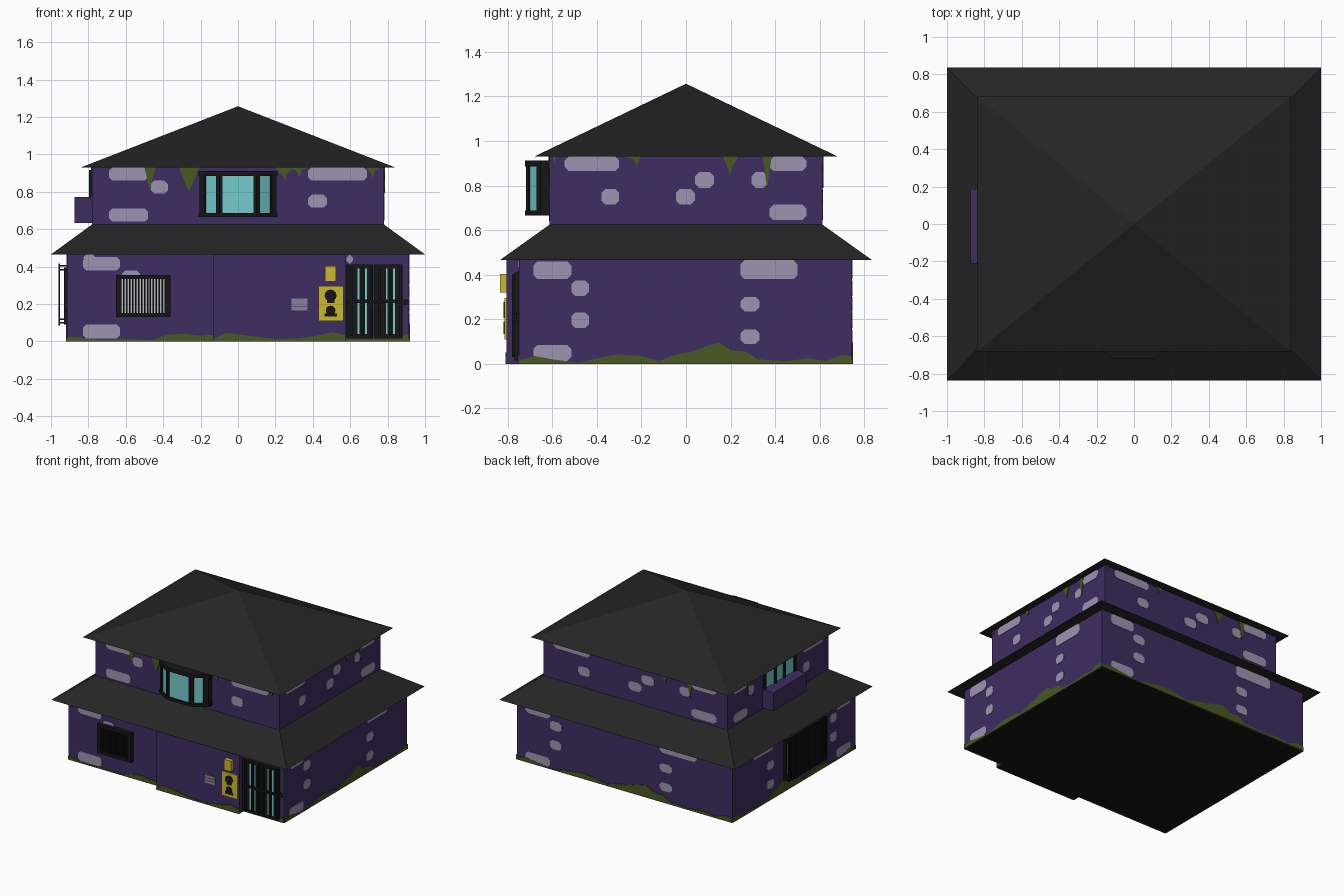
import bpy, bmesh, math
from mathutils import Vector as V

if "Cube" in bpy.data.objects:
    bpy.data.objects.remove(bpy.data.objects["Cube"])


def mat(name, r, g, b):
    m = bpy.data.materials.new(name)
    lin = lambda c: (c / 255 / 12.92) if c < 10 else ((c / 255 + 0.055) / 1.055) ** 2.4
    m.diffuse_color = (lin(r), lin(g), lin(b), 1)
    m.use_nodes = True
    m.node_tree.nodes["Principled BSDF"].inputs["Base Color"].default_value = m.diffuse_color
    return m


PURPLE = mat("wall purple", 62, 45, 98)
LILAC = mat("bare brick lilac", 158, 148, 175)
MOSS = mat("moss green", 72, 88, 34)
ROOF = mat("roof charcoal", 37, 37, 37)
BLACK = mat("frame black", 22, 22, 22)
TEAL = mat("glass teal", 117, 205, 205)
YELLOW = mat("machine yellow", 204, 186, 42)
GREY = mat("pale grey", 185, 185, 190)
VENT = mat("vent grey", 135, 130, 150)


def finish(name, bm, *mats):
    bmesh.ops.recalc_face_normals(bm, faces=bm.faces)
    me = bpy.data.meshes.new(name)
    bm.to_mesh(me)
    bm.free()
    for m in mats:
        me.materials.append(m)
    ob = bpy.data.objects.new(name, me)
    bpy.context.collection.objects.link(ob)
    return ob


def loft(bm, a, b):
    """Closed solid between two equal rings of points."""
    va, vb = [bm.verts.new(p) for p in a], [bm.verts.new(p) for p in b]
    n = len(va)
    bm.faces.new(va)
    bm.faces.new(vb)
    for i in range(n):
        j = (i + 1) % n
        bm.faces.new((va[i], va[j], vb[j], vb[i]))


# A wall is (origin, sideways direction, outward normal)
X, Y, Z = V((1, 0, 0)), V((0, 1, 0)), V((0, 0, 1))
FRONT_L = (V((0, -.75, 0)), X, -Y)
FRONT_P = (V((0, -.805, 0)), X, -Y)
FRONT_U = (V((0, -.612, 0)), X, -Y)
RIGHT_L, RIGHT_U = (V((.915, 0, 0)), Y, X), (V((.78, 0, 0)), Y, X)
LEFT_L, LEFT_U = (V((-.915, 0, 0)), Y, -X), (V((-.78, 0, 0)), Y, -X)
BACK_L, BACK_U = (V((0, .745, 0)), -1.225 * X, Y), (V((0, .612, 0)), -1.275 * X, Y)


def plates(name, m, wall, polys, d0, d1):
    """Prisms standing on a wall, from outlines in (sideways, height)."""
    o, u, n = wall
    bm = bmesh.new()
    for p in polys:
        loft(bm, *[[o + u * a + Z * h + n * d for a, h in p] for d in (d0, d1)])
    return finish(name, bm, m)


def rect(a, b, c, d):
    return [(a, c), (b, c), (b, d), (a, d)]


def chip(a, b, c, d, r=.018):
    return [(a + r, c), (b - r, c), (b, c + r), (b, d - r), (b - r, d), (a + r, d), (a, d - r), (a, c + r)]


def disc(a, h, r, n=16):
    return [(a + r * math.cos(i * math.tau / n), h + r * math.sin(i * math.tau / n)) for i in range(n)]


def frame(a, b, c, d, w):
    return [rect(a, b, c, c + w), rect(a, b, d - w, d), rect(a, a + w, c + w, d - w), rect(b - w, b, c + w, d - w)]


def ring(x, y, z):
    return [(-x, -y, z), (x, -y, z), (x, y, z), (-x, y, z)]


# Ground floor with a forward bay, dark underside
foot = [(-.915, -.75), (-.13, -.75), (-.13, -.805), (.575, -.805),
        (.575, -.75), (.915, -.75), (.915, .745), (-.915, .745)]
bm = bmesh.new()
loft(bm, [(x, y, 0) for x, y in foot], [(x, y, .475) for x, y in foot])
ob = finish("ground_floor", bm, PURPLE, BLACK)
for f in ob.data.polygons:
    f.material_index = int(f.normal.z < -.5)

# Upper floor
bm = bmesh.new()
loft(bm, ring(.78, .612, .6), ring(.78, .612, .935))
finish("upper_floor", bm, PURPLE)

# Roofs
bm = bmesh.new()
loft(bm, ring(1, .836, .465), ring(.78, .612, .625))
finish("lower_roof", bm, ROOF)
bm = bmesh.new()
base = [bm.verts.new(p) for p in ring(.84, .682, .93)]
tip = bm.verts.new((0, 0, 1.257))
bm.faces.new(base)
for i in range(4):
    bm.faces.new((base[i], base[(i + 1) % 4], tip))
finish("upper_roof", bm, ROOF)

# Bare brick patches
side_low = [(-.685, -.515, .38, .46), (-.515, -.435, .305, .375), (-.515, -.435, .16, .23),
            (-.685, -.515, .012, .085), (.245, .5, .38, .465), (.245, .33, .235, .3), (.245, .33, .09, .155)]
side_up = [(-.545, -.3, .865, .93), (.375, .54, .865, .93), (.04, .125, .79, .86), (.295, .365, .79, .86),
           (-.38, -.3, .715, .785), (-.045, .04, .715, .785), (.375, .54, .645, .715)]
front_up = [(-.69, -.48, .86, .93), (-.465, -.375, .79, .86), (-.69, -.48, .64, .71),
            (.375, .69, .86, .93), (.375, .475, .715, .785)]
front_low = [(-.83, -.63, .38, .45), (-.83, -.76, .43, .465), (-.62, -.525, .32, .38),
             (-.83, -.63, .015, .09), (.58, .615, .412, .465)]
left_up = [p for p in side_up if abs(p[0] + p[1]) > .5]
for name, wall, ps in (("front_low", FRONT_L, front_low), ("front_up", FRONT_U, front_up),
                       ("right_low", RIGHT_L, side_low), ("right_up", RIGHT_U, side_up),
                       ("left_low", LEFT_L, side_low), ("left_up", LEFT_U, left_up),
                       ("back_low", BACK_L, side_low), ("back_up", BACK_U, side_up)):
    plates("brick_" + name, LILAC, wall, [chip(*p) for p in ps], -.005, .003)

# Moss creeping up from the ground
side_moss = [(-.75, .015), (-.68, .035), (-.6, .02), (-.48, .005), (-.38, .03), (-.3, .042), (-.2, .035), (-.12, .012),
             (-.05, .04), (.03, .055), (.09, .08), (.15, .095), (.2, .06), (.27, .055), (.32, .02),
             (.45, .012), (.55, .025), (.63, .012), (.7, .04), (.745, .035)]


def ground(pts):
    return [(pts[0][0], 0)] + pts + [(pts[-1][0], 0)]


for name, wall in (("right", RIGHT_L), ("left", LEFT_L), ("back", BACK_L)):
    plates("moss_" + name, MOSS, wall, [ground(side_moss)], -.005, .005)
plates("moss_front_left", MOSS, FRONT_L, [
    ground([(-.915, .025), (-.85, .02), (-.75, .01), (-.6, .012), (-.45, .008), (-.38, .035),
            (-.28, .042), (-.22, .03), (-.13, .035)]),
    ground([(.575, .03), (.65, .012), (.8, .015), (.915, .04)])], -.005, .005)
plates("moss_front_right", MOSS, FRONT_P, [
    ground([(-.13, .015), (-.06, .045), (.02, .035), (.1, .025), (.2, .012), (.32, .015),
            (.42, .03), (.5, .05), (.575, .035)])], -.005, .005)


# Moss dripping under the upper eaves
def drip(c, w, low):
    return [(c - w, .93), (c - w * .3, low + .03), (c, low), (c + w * .25, low + .04), (c + w, .93)]


side_drips = [(-.59, .025, .9), (-.22, .06, .89), (.2, .035, .845), (.365, .02, .79)]
front_drips = [(-.47, .03, .805), (-.26, .055, .8), (.25, .05, .86), (.33, .06, .88), (.72, .035, .87)]
for name, wall, ds in (("front", FRONT_U, front_drips), ("right", RIGHT_U, side_drips),
                       ("left", LEFT_U, side_drips[:1] + side_drips[3:]), ("back", BACK_U, side_drips)):
    plates("moss_drips_" + name, MOSS, wall, [drip(*d) for d in ds], -.005, .005)

# Bay window: angled plan with glass core, sill, head and posts
plan = [(-.2, -.6), (-.2, -.65), (-.1, -.715), (.1, -.715), (.2, -.65), (.2, -.6)]


def bay(name, m, z0, z1, k):
    b = bmesh.new()
    pts = [(x * k, -.6 + (y + .6) * k) for x, y in plan]
    loft(b, [(x, y, z0) for x, y in pts], [(x, y, z1) for x, y in pts])
    finish(name, b, m)


bay("bay_glass", TEAL, .68, .895, .97)
bay("bay_sill", BLACK, .665, .687, 1.06)
bay("bay_head", BLACK, .885, .912, 1.06)
bm = bmesh.new()
for s in (-1, 1):
    for post in ([(.082, -.719), (.1, -.719), (.118, -.706), (.11, -.69), (.082, -.69)],
                 [(.172, -.668), (.178, -.672), (.206, -.652), (.206, -.6), (.172, -.6)]):
        loft(bm, [(s * x, y, .68) for x, y in post], [(s * x, y, .895) for x, y in post])
finish("bay_posts", bm, BLACK)

# Barred front window
plates("barred_window_back", GREY, FRONT_L, [rect(-.65, -.365, .135, .35)], 0, .005)
plates("barred_window_frame", BLACK, FRONT_L, frame(-.652, -.362, .13, .355, .022), 0, .03)
plates("barred_window_bars", BLACK, FRONT_L,
       [rect(x, x + .008, .14, .345) for x in [-.63 + .0158 * i for i in range(16)]], 0, .028)

# Double door with glass slits
plates("door_leaves", BLACK, FRONT_L, [rect(.577, .722, .015, .41), rect(.728, .88, .015, .41)], 0, .02)
plates("door_slits", TEAL, FRONT_L, [rect(x - .005, x + .005, z, z + .165) for x in (.645, .685, .795, .835)
                                     for z in (.04, .225)], .015, .022)
plates("door_rails", BLACK, FRONT_L, [rect(x, x + .013, .03, .4) for x in (.6, .658, .706, .75, .808, .86)]
       + [rect(.58, .878, .205, .22)], .018, .03)
plates("door_handle", BLACK, FRONT_L, [rect(.885, .905, .195, .225)], 0, .012)

# Yellow machine and box above it
plates("machine_body", YELLOW, FRONT_P, [rect(.43, .565, .11, .295)], 0, .01)
plates("machine_dials", BLACK, FRONT_P, [disc(.495, .245, .032), disc(.495, .165, .026),
                                         rect(.462, .528, .133, .15), rect(.475, .515, .205, .222)], .008, .014)
plates("machine_top_box", YELLOW, FRONT_P, [rect(.465, .525, .32, .402)], 0, .03)

# Wall vent
plates("vent", VENT, FRONT_P, [rect(.287, .372, .165 + .022 * i, .185 + .022 * i) for i in range(3)], 0, .006)

# Lower left window behind a cage of bars
plates("left_window_glass", TEAL, LEFT_L, [rect(-.33, .11, .105, .375)], 0, .01)
plates("left_window_frame", BLACK, LEFT_L, frame(-.345, .125, .09, .395, .02) + [rect(-.12, -.1, .1, .39)], 0, .016)
plates("left_cage_bars", BLACK, LEFT_L,
       [rect(y, y + .012, .085, .415) for y in [-.345 + .0229 * i for i in range(21)]], .036, .044)
plates("left_cage_rails", BLACK, LEFT_L, [rect(-.345, .125, z, z + .008) for z in (.095, .115, .38, .4)], 0, .04)

# Upper left window with a solid balcony front
plates("balcony", PURPLE, LEFT_U, [rect(-.21, .188, .633, .773)], 0, .095)
plates("balcony_glass", TEAL, LEFT_U, [rect(-.18, .16, .66, .9)], 0, .006)
plates("balcony_window_frame", BLACK, LEFT_U, frame(-.2, .18, .65, .915, .022)
       + [rect(y, y + .02, .66, .9) for y in (-.075, .035)], 0, .016)
